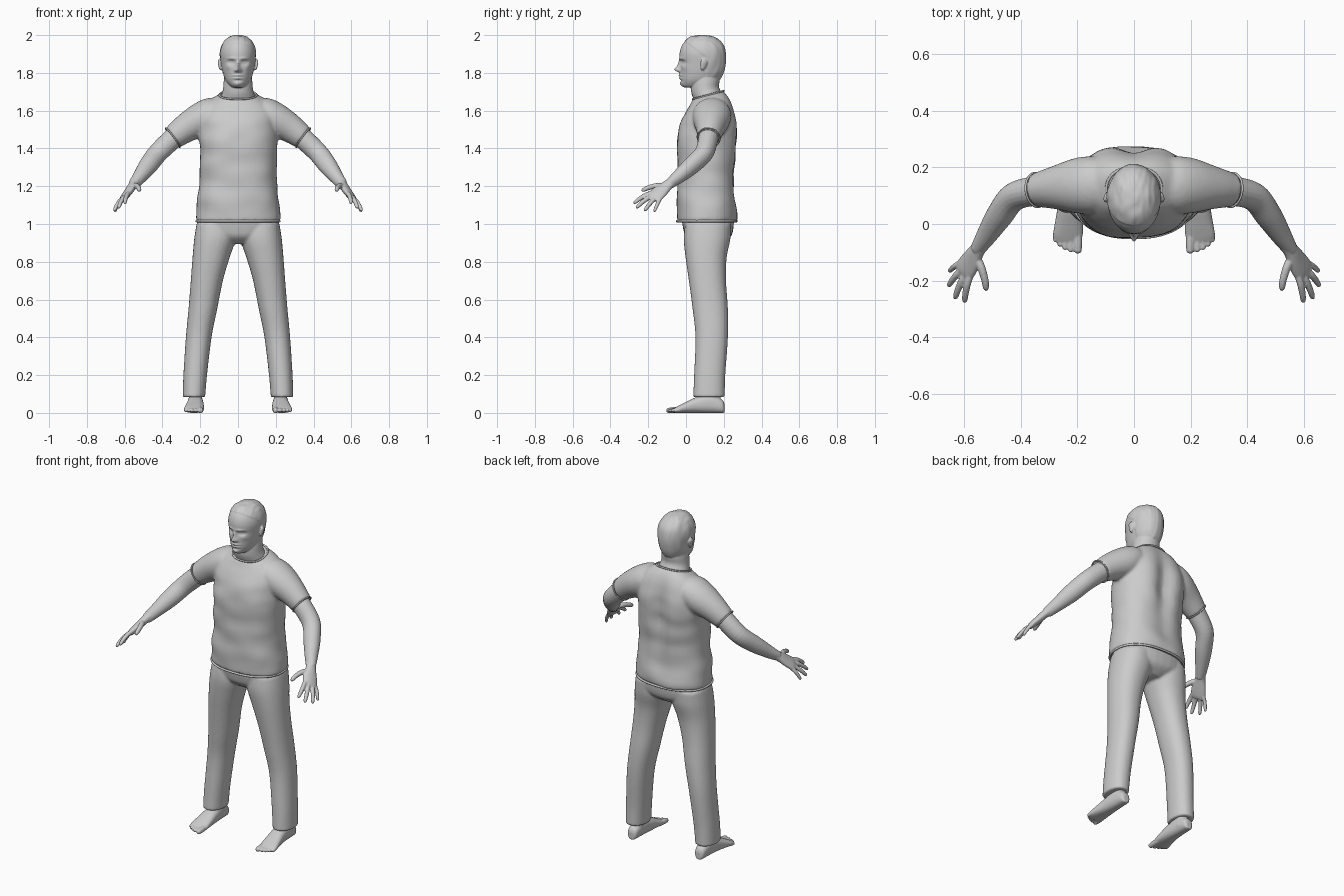
import bpy, bmesh, math
from mathutils import Vector, noise

grey = bpy.data.materials.new("plain_grey")
grey.diffuse_color = (0.6, 0.6, 0.6, 1)


def loft(bm, secs, sides=32, steps=5, power=2.0, sculpt=None):
    """Skin smooth oval rings; each section is (centre, half axis U, half axis V)."""
    rings = []
    n = len(secs)
    for i in range(n - 1):
        p0, p1, p2, p3 = (secs[max(i - 1, 0)], secs[i], secs[i + 1], secs[min(i + 2, n - 1)])
        for s in range(steps + (i == n - 2)):
            t = s / steps
            rings.append([0.5 * (2 * b + (c - a) * t + (2 * a - 5 * b + 4 * c - d) * t * t
                                 + (3 * b - a - 3 * c + d) * t ** 3)
                          for a, b, c, d in zip(p0, p1, p2, p3)])
    loops = []
    for c, u, v in rings:
        row = []
        for k in range(sides):
            a = 2 * math.pi * k / sides
            ca, sa = math.cos(a), math.sin(a)
            ca = math.copysign(abs(ca) ** (2 / power), ca)
            sa = math.copysign(abs(sa) ** (2 / power), sa)
            p = c + u * ca + v * sa
            row.append(bm.verts.new(sculpt(p, c) if sculpt else p))
        loops.append(row)
    for r0, r1 in zip(loops, loops[1:]):
        for k in range(sides):
            j = (k + 1) % sides
            bm.faces.new((r0[k], r0[j], r1[j], r1[k]))
    bm.faces.new(loops[0])
    bm.faces.new(loops[-1])


def upright(rows):
    """Rows of z, x0, x1, front y, back y, backward tilt."""
    return [(Vector(((a + b) / 2, (f + k) / 2, z)), Vector(((b - a) / 2, 0, 0)),
             Vector((0, (k - f) / 2, t))) for z, a, b, f, k, t in rows]


def limb(rows, wide):
    """Rows of x, y, z, radius along wide, radius across it."""
    pts = [Vector(r[:3]) for r in rows]
    out = []
    for i, r in enumerate(rows):
        t = (pts[min(i + 1, len(pts) - 1)] - pts[max(i - 1, 0)]).normalized()
        u = Vector(wide)
        u = (u - t * u.dot(t)).normalized()
        out.append((pts[i], u * r[3], t.cross(u) * r[4]))
    return out


def digit(a, b, r, bend=(0, 0, 0)):
    """A finger or toe with a rounded tip."""
    a, b, bend = Vector(a), Vector(b), Vector(bend)
    rows = [(*(a.lerp(b, t) + bend * t * (1 - t) * 4), r * k, r * k)
            for t, k in ((0, 1), (.35, 1), (.7, .9), (.92, .75), (1, .3))]
    return limb(rows, (0.3, 0.1, 1) if abs(a.z - b.z) < .03 else (1, 0, 0))


def mirror(secs):
    flip = lambda v: Vector((-v.x, v.y, v.z))
    return [tuple(flip(v) for v in s) for s in secs]


def part(name, pieces, voxel, smooth=3):
    """Fuse lofted pieces into one smooth skin."""
    bm = bmesh.new()
    for secs, opts in pieces:
        loft(bm, secs, **opts)
    bmesh.ops.recalc_face_normals(bm, faces=bm.faces)
    me = bpy.data.meshes.new(name)
    bm.to_mesh(me)
    bm.free()
    me.materials.append(grey)
    ob = bpy.data.objects.new(name, me)
    bpy.context.collection.objects.link(ob)
    rm = ob.modifiers.new("fuse", 'REMESH')
    rm.mode = 'VOXEL'
    rm.voxel_size = voxel
    rm.use_smooth_shade = True
    sm = ob.modifiers.new("soften", 'SMOOTH')
    sm.factor = 0.5
    sm.iterations = smooth
    return ob


def bump(p, x, z, rx, rz):
    return math.exp(-((abs(p.x) - x) / rx) ** 2 - ((p.z - z) / rz) ** 2)


# Shirt: torso with a spine hollow, chest and soft cloth folds, plus sleeves
def cloth(p, c):
    q = p.copy()
    d = (p - c).normalized()
    fade = min(1, max(0, (1.62 - p.z) / .1))
    q += d * .009 * fade * noise.noise(Vector((p.x * 7, p.y * 7, p.z * 11)))
    if p.y > c.y:
        q.y -= .028 * bump(p, 0, 1.42, .05, .22)
        q.y += .006 * bump(p, .12, 1.5, .06, .09)
    else:
        q.y -= .008 * bump(p, .1, 1.45, .07, .07)
    return q


torso = upright([(z, -w, w, f, b, t) for z, w, f, b, t in (
    (1.015, .22, -.048, .268, 0), (1.05, .223, -.05, .272, 0), (1.2, .207, -.048, .258, 0),
    (1.35, .203, -.048, .268, 0), (1.45, .208, -.044, .275, 0), (1.53, .208, -.03, .272, 0),
    (1.6, .195, -.002, .257, .01), (1.65, .155, .022, .232, .018), (1.683, .098, .036, .2, .022))])
sleeve = limb([(.08, .14, 1.6, .07, .08), (.14, .138, 1.585, .085, .1), (.2, .135, 1.55, .09, .098),
               (.28, .128, 1.505, .076, .076), (.345, .12, 1.457, .063, .06)], (.55, 0, .83))
part("shirt", [(torso, dict(sides=64, steps=8, power=2.3, sculpt=cloth)),
               (sleeve, {}), (mirror(sleeve), {})], .009, 4)

# Trousers: hips fused with two straight legs
hips = upright([(.895, -.07, .07, .04, .19, 0), (.93, -.17, .17, .0, .235, 0),
                (.97, -.215, .215, -.014, .25, 0), (1.04, -.212, .212, -.025, .255, 0)])
leg = upright([(.083, .174, .293, .038, .205, 0), (.2, .164, .289, .043, .208, 0),
               (.4, .14, .276, .05, .222, 0), (.55, .11, .262, .035, .222, 0),
               (.7, .08, .25, .015, .212, 0), (.82, .045, .241, -.002, .215, 0),
               (.92, .012, .232, -.012, .235, 0), (1.0, .01, .22, -.005, .24, 0)])
part("trousers", [(hips, dict(power=2.3)), (leg, dict(power=2.2)),
                  (mirror(leg), dict(power=2.2))], .008, 3)

# Arms with hands
arm = limb([(.3, .125, 1.49, .05, .05), (.345, .118, 1.452, .055, .053), (.425, .095, 1.375, .053, .05),
            (.475, .03, 1.31, .05, .046), (.52, -.04, 1.25, .038, .036),
            (.552, -.09, 1.21, .029, .025)], (.7, 0, .7))
palm = limb([(.535, -.065, 1.23, .03, .024), (.555, -.095, 1.207, .03, .023),
             (.575, -.13, 1.178, .041, .021), (.597, -.163, 1.148, .045, .018),
             (.605, -.178, 1.136, .038, .012)], (-.045, -.06, .035))
hand = [digit((.56, -.11, 1.2), (.522, -.235, 1.175), .0145, (-.008, 0, .012)),
        digit((.578, -.18, 1.165), (.598, -.277, 1.108), .0125, (.004, 0, .008)),
        digit((.592, -.172, 1.152), (.632, -.264, 1.083), .0125, (.004, 0, .008)),
        digit((.606, -.158, 1.14), (.655, -.22, 1.068), .012, (.004, 0, .006)),
        digit((.615, -.138, 1.132), (.652, -.168, 1.064), .0105, (.004, 0, .004))]

# Bare feet with ankles and toes
foot = [(Vector(((a + b) / 2, y, h / 2)), Vector(((b - a) / 2, 0, 0)), Vector((0, 0, h / 2)))
        for y, a, b, h in ((.204, .21, .24, .045), (.19, .195, .256, .07), (.13, .187, .264, .1),
                           (.06, .182, .27, .085), (0, .18, .28, .058), (-.04, .181, .286, .038),
                           (-.062, .19, .278, .026))]
ankle = upright([(.03, .187, .262, .1, .19, 0), (.09, .19, .258, .095, .182, 0),
                 (.17, .185, .265, .09, .18, 0)])
toes = [digit((x, -.03, .018), (x + d, y, .012), r) for x, d, y, r in (
    (.2, -.002, -.104, .0165), (.224, 0, -.1, .0115), (.243, .001, -.092, .011),
    (.26, .002, -.08, .0105), (.275, .002, -.064, .0105))]

for side, f in (("left", lambda s: s), ("right", mirror)):
    part(side + "_arm", [(f(s), dict(sides=20)) for s in [arm, palm] + hand], .004, 3)
    part(side + "_foot", [(f(foot), dict(power=2.4)), (f(ankle), {})]
         + [(f(s), dict(sides=16)) for s in toes], .004, 2)


# Head: face features and combed hair pushed out of the smooth skull
FACE = ((0, 1.818, .013, .013, -.026), (0, 1.84, .009, .024, -.014), (.013, 1.812, .008, .008, -.010),
        (.036, 1.856, .017, .011, .016), (.036, 1.856, .011, .006, -.009), (.03, 1.876, .024, .007, -.006),
        (0, 1.787, .024, .006, -.009), (0, 1.772, .021, .006, -.008), (0, 1.7795, .026, .0025, .007),
        (0, 1.759, .025, .006, .005), (0, 1.742, .02, .012, -.008), (.052, 1.83, .016, .016, -.005))


def face(p, c):
    q = p.copy()
    if p.y < .06:
        for x, z, rx, rz, d in FACE:
            q.y += d * bump(p, x, z, rx, rz)
    if p.y > .11 - max(0, p.z - 1.88) * 1.3 and p.z > 1.76:
        streak = noise.noise(Vector((p.x * 70, p.y * 25, p.z * 8)))
        q += (p - Vector((0, .09, 1.86))).normalized() * (.003 + .003 * streak)
    return q


head = upright([(z, -w, w, f, b, 0) for z, w, f, b in (
    (1.722, .022, -.005, .07), (1.732, .042, -.02, .11), (1.76, .066, -.029, .17),
    (1.8, .08, -.031, .197), (1.85, .089, -.031, .208), (1.9, .094, -.034, .208),
    (1.94, .087, -.024, .199), (1.97, .068, -.002, .175), (1.99, .042, .03, .143),
    (1.998, .012, .07, .1))])
neck = upright([(1.62, -.095, .095, .045, .2, 0), (1.67, -.09, .09, .04, .192, .012),
                (1.71, -.08, .08, .028, .175, .015), (1.75, -.076, .076, .025, .178, .01),
                (1.8, -.07, .07, .03, .18, 0)])
ear = limb([(.09, .085, 1.815, .003, .006), (.092, .088, 1.825, .009, .012),
            (.096, .093, 1.845, .009, .018), (.097, .097, 1.862, .009, .019),
            (.094, .098, 1.874, .004, .008)], (1, .3, 0))
part("head", [(head, dict(sides=128, steps=12, sculpt=face)), (neck, {}),
              (ear, dict(sides=16)), (mirror(ear), dict(sides=16))], .0035, 2)

# Shirt edging: thin collar, hem and sleeve bands
def band(name, c, u, v, r, power=2.0):
    cu = bpy.data.curves.new(name, 'CURVE')
    cu.dimensions = '3D'
    cu.bevel_depth = r
    sp = cu.splines.new('POLY')
    sp.points.add(47)
    sp.use_cyclic_u = True
    for k, pt in enumerate(sp.points):
        a = 2 * math.pi * k / 48
        ca, sa = (math.copysign(abs(q) ** (2 / power), q) for q in (math.cos(a), math.sin(a)))
        pt.co = (*(c + u * ca + v * sa), 1)
    cu.materials.append(grey)
    bpy.context.collection.objects.link(bpy.data.objects.new(name, cu))


band("collar", *torso[-1], .005, 2.3)
band("shirt_hem", *torso[0], .006, 2.3)
band("left_cuff", *sleeve[-1], .004)
band("right_cuff", *mirror(sleeve)[-1], .004)
